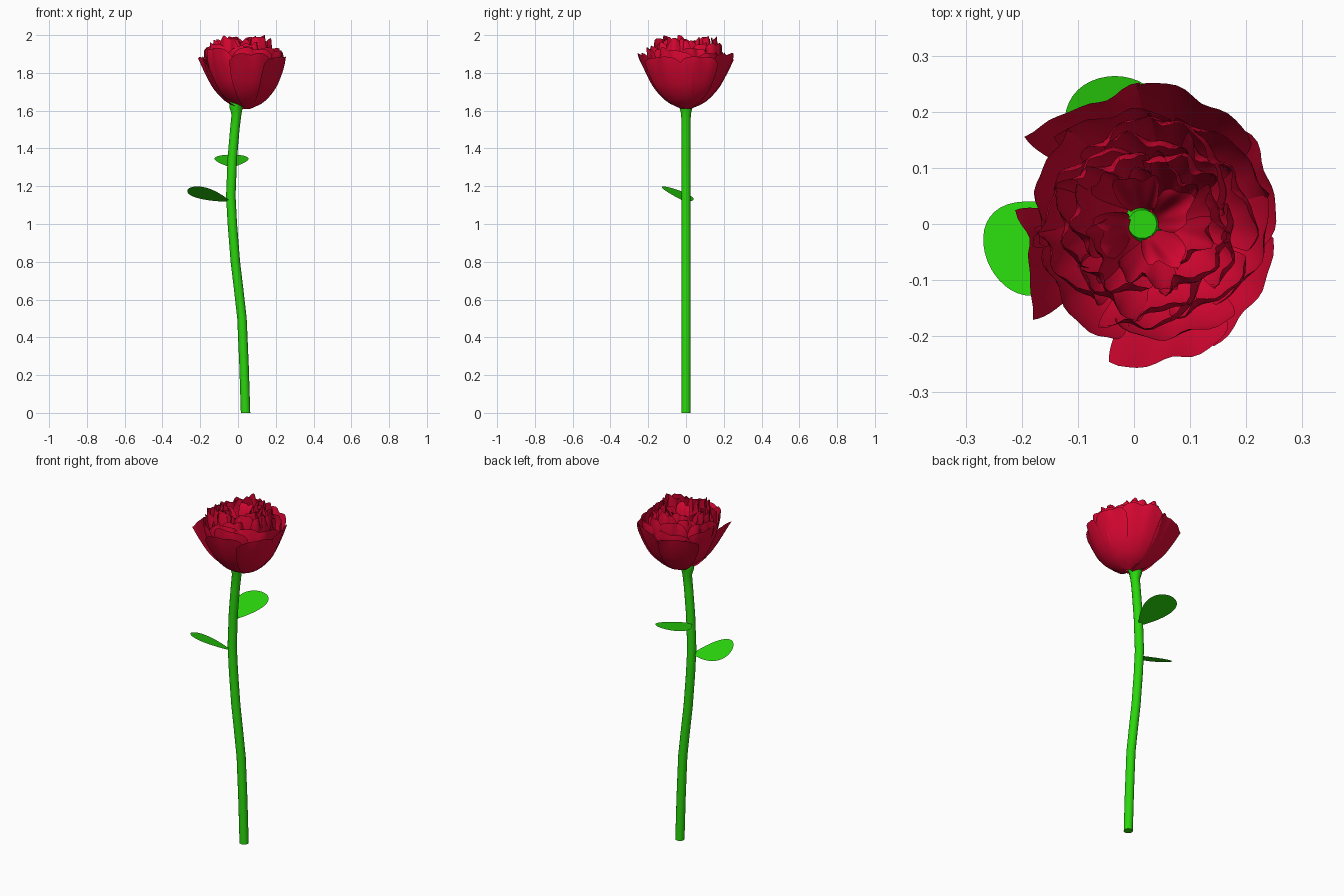
import bpy, bmesh, math, random
from mathutils import Vector, Matrix

if "Cube" in bpy.data.objects:
    bpy.data.objects.remove(bpy.data.objects["Cube"])

random.seed(4)


def material(name, rgb):
    m = bpy.data.materials.new(name)
    m.diffuse_color = (*rgb, 1)
    m.use_nodes = True
    m.node_tree.nodes["Principled BSDF"].inputs["Base Color"].default_value = m.diffuse_color
    return m


RED = material("rose red", (0.70, 0.002, 0.032))
GREEN = material("stem green", (0.024, 0.68, 0.004))


def finish(name, bm, mat, angle=50):
    me = bpy.data.meshes.new(name)
    bm.to_mesh(me)
    bm.free()
    ob = bpy.data.objects.new(name, me)
    bpy.context.collection.objects.link(ob)
    me.materials.append(mat)
    bpy.ops.object.select_all(action='DESELECT')
    ob.select_set(True)
    bpy.context.view_layer.objects.active = ob
    bpy.ops.object.shade_smooth_by_angle(angle=math.radians(angle))
    return ob


def sample(points, t):
    """Smooth interpolation along evenly spaced control points."""
    f = t * (len(points) - 1)
    i = min(int(f), len(points) - 2)
    f -= i
    p = [Vector(points[max(0, min(len(points) - 1, i + k))]) for k in (-1, 0, 1, 2)]
    return 0.5 * (2 * p[1] + (p[2] - p[0]) * f + (2 * p[0] - 5 * p[1] + 4 * p[2] - p[3]) * f ** 2
                  + (3 * p[1] - p[0] - 3 * p[2] + p[3]) * f ** 3)


# Stem: bent tube that flares under the flower (x, z, radius)
bm = bmesh.new()
SIDES = 14
rings = []
for x, z, r in [(0.04, 0, .025), (0.032, .25, .025), (0.021, .5, .025), (0.004, .65, .025),
                (-0.014, .8, .025), (-0.03, 1.0, .025), (-0.038, 1.15, .025), (-0.03, 1.35, .025),
                (-0.017, 1.5, .025), (-0.008, 1.58, .026), (-0.010, 1.62, .036),
                (-0.004, 1.645, .040), (0.015, 1.70, .026)]:
    rings.append([bm.verts.new((x + r * math.cos(a), r * math.sin(a), z))
                  for a in (2 * math.pi * i / SIDES for i in range(SIDES))])
for lo, hi in zip(rings, rings[1:]):
    for i in range(SIDES):
        j = (i + 1) % SIDES
        bm.faces.new((lo[i], lo[j], hi[j], hi[i]))
bm.faces.new(rings[0][::-1])
bm.faces.new(rings[-1])
finish("stem", bm, GREEN)


# Leaves: flat teardrop sheets with a round end, tilted upward and optionally rolled
def leaf(name, base, heading, length, rise, roll):
    bm = bmesh.new()
    n = 18
    left, right = [], []
    for i in range(n + 1):
        t = math.sin(0.5 * math.pi * i / n)
        w = max(0.003, 0.170 * t ** 0.85 * math.sqrt(max(0, 1 - t * t)))
        left.append(bm.verts.new((length * t, w, 0)))
        right.append(bm.verts.new((length * t, -w, 0)))
    for i in range(n):
        bm.faces.new((right[i], right[i + 1], left[i + 1], left[i]))
    turn = (Matrix.Rotation(math.radians(heading), 4, 'Z') @ Matrix.Rotation(-rise, 4, 'Y')
            @ Matrix.Rotation(roll, 4, 'X'))
    bm.transform(Matrix.Translation(base) @ turn)
    finish(name, bm, GREEN)


leaf("back_leaf", (-0.034, 0.0, 1.30), 90, 0.272, 0.25, 0)
leaf("side_leaf", (-0.04, -0.004, 1.118), 195, 0.240, 0.29, 0.30)


# Petals: cupped sheets following a radius/height profile, with a rounded ruffled rim
def petal(name, profile, angle, half, ruffle, lean=0.012, lift=0.0, droop=0.22,
          centre=(0.04, 0.024), size=1.0, flat=0.0):
    bm = bmesh.new()
    nu, nv = 14, 12
    ph1, ph2 = random.uniform(0, 6.3), random.uniform(0, 6.3)
    grid = []
    for j in range(nv + 1):
        v = j / nv
        row = []
        for i in range(nu + 1):
            u = 2 * i / nu - 1
            edge = 1 - droop * abs(u) ** 3.5 - 0.03 * math.exp(-(u / 0.15) ** 2)
            edge += ruffle * 2.2 * math.sin(4.5 * u + ph2)
            r, z = sample(profile, min(1, max(0, v * edge)))
            wave = v * v * ruffle * (math.sin(5 * u + ph1) + 0.6 * math.sin(9 * u + ph2))
            r = r * (1 + (size - 1) * v + flat * u * u * v) + wave + lean * u * v
            a = math.radians(angle) + u * math.radians(half) * (0.8 + 0.2 * math.sin(math.pi * v * 0.8))
            cx = centre[0] + (centre[1] - centre[0]) * v
            z += lift * v + 0.6 * wave
            row.append(bm.verts.new((cx + r * math.cos(a), r * math.sin(a), min(z, 2.0))))
        grid.append(row)
    for lo, hi in zip(grid, grid[1:]):
        for i in range(nu):
            bm.faces.new((lo[i], lo[i + 1], hi[i + 1], hi[i]))
    finish(name, bm, RED, 60)


# Outer petals, broad and opening outwards: angle, half width, size, flatness, corner droop, lean
OUTER = [(.02, 1.608), (.10, 1.645), (.165, 1.715), (.203, 1.79), (.226, 1.85), (.238, 1.89)]
for k, (ang, half, size, flat, droop, lean) in enumerate([
        (197, 25, .92, .15, .06, .018), (119, 28, 1.0, .12, .10, .012), (66, 31, 1.02, .04, .2, .008),
        (17, 30, .97, .04, .2, .01), (-34, 30, .98, .06, .16, -.008), (-79, 29, 1.04, .04, .2, -.008)]):
    petal(f"outer_petal_{k + 1}", OUTER, ang, half, 0.004, lean,
          random.uniform(-.01, .015), droop, size=size, flat=flat)

# Nested rings: profile, count, start angle, half width, ruffle, corner droop
RINGS = [
    ([(.02, 1.62), (.09, 1.65), (.157, 1.72), (.190, 1.80), (.205, 1.87), (.206, 1.925)], 6, 40, 33, .006, .15),
    ([(.03, 1.64), (.08, 1.67), (.138, 1.74), (.171, 1.82), (.182, 1.89), (.176, 1.955)], 7, 10, 30, .008, .18),
    ([(.03, 1.65), (.07, 1.68), (.118, 1.75), (.147, 1.83), (.156, 1.91), (.147, 1.98)], 7, 35, 31, .009, .25),
    ([(.03, 1.66), (.06, 1.70), (.100, 1.77), (.125, 1.85), (.133, 1.92), (.122, 1.995)], 6, 5, 33, .010, .25),
    ([(.03, 1.66), (.05, 1.71), (.075, 1.78), (.095, 1.85), (.105, 1.92), (.102, 1.985)], 5, 50, 34, .012, .25),
]
for n, (prof, count, start, half, ruffle, droop) in enumerate(RINGS):
    for k in range(count):
        petal(f"ring_{n + 1}_petal_{k + 1}", prof, start + 360 * k / count + random.uniform(-7, 7),
              half, ruffle, 0.016 * random.choice((-1, 1, 1)), random.uniform(-.025, .012), droop)

# Heart petals, short and folded around the open centre
HEART = [(.027, 1.67), (.033, 1.72), (.041, 1.79), (.052, 1.86), (.068, 1.92), (.086, 1.95)]
for k, ang in enumerate((98, 22, -58, 190)):
    petal(f"heart_petal_{k + 1}", HEART, ang, 42, 0.008, 0.012, random.uniform(-.02, .02), 0.3,
          centre=(0.016, 0.02))
